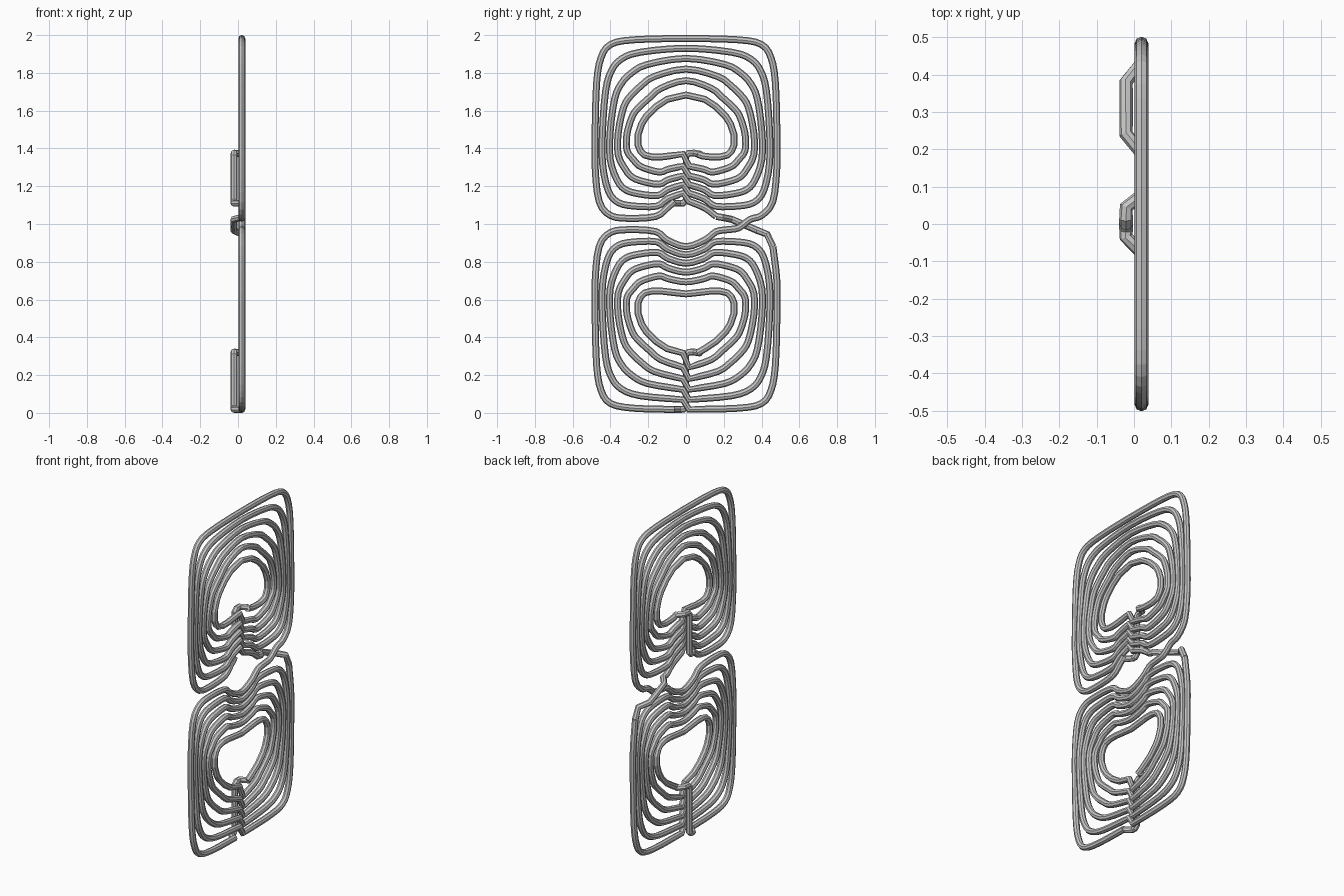
import bpy
from mathutils import Vector

if "Cube" in bpy.data.objects:
    bpy.data.objects.remove(bpy.data.objects["Cube"])

TURNS = 6
RADIUS = 0.0185
FRONT, BACK = 0.02, -0.021

grey = bpy.data.materials.new("coil_grey")
grey.use_nodes = True
COLOUR = (0.57, 0.57, 0.57, 1)
grey.diffuse_color = COLOUR
grey.node_tree.nodes["Principled BSDF"].inputs["Base Color"].default_value = COLOUR

# Half outlines (y, z) of the upper coil, from the dented bottom to the domed top
OUTER = [(0, 1.12), (.1, 1.085), (.16, 1.04), (.3, 1.03), (.4, 1.045), (.46, 1.12), (.481, 1.3),
         (.481, 1.5), (.473, 1.75), (.45, 1.88), (.4, 1.95), (.28, 1.975), (0, 1.982)]
INNER = [(0, 1.37), (.09, 1.36), (.13, 1.355), (.18, 1.355), (.22, 1.365), (.24, 1.385), (.255, 1.42),
         (.255, 1.47), (.235, 1.53), (.21, 1.57), (.16, 1.62), (.1, 1.66), (0, 1.683)]
CORNERS = {3: 1.0, 4: 1.1, 5: 1.1, 8: 1.0, 9: 1.15, 10: 1.2, 11: 1.05}


def half(k):
    """Half outline of turn k, blended between the outlines with rounder corners inside."""
    t = k / (TURNS - 1)
    return [Vector(a).lerp(Vector(b), t ** CORNERS.get(i, 0.85))
            for i, (a, b) in enumerate(zip(INNER, OUTER))]


def turn(k, lower):
    """Full turn, starting and ending either side of the step at y = 0."""
    pts = half(k)
    if lower:
        pts = [Vector((y, 2 - z)) for y, z in reversed(pts)]
    gap = 0.016
    right = [Vector((gap, pts[0].y))] + pts[1:]
    left = [Vector((-p.x, p.y)) for p in reversed(right[:-1])]
    return [Vector((FRONT, p.x, p.y)) for p in right + left]


def smooth(pts, steps=3):
    """Catmull-Rom refinement of a path."""
    pts = [Vector(p) for p in pts]
    ext = [2 * pts[0] - pts[1]] + pts + [2 * pts[-1] - pts[-2]]
    out = []
    for a, b, c, d in zip(ext, ext[1:], ext[2:], ext[3:]):
        for i in range(steps):
            t = i / steps
            out.append(b + 0.5 * t * (c - a + t * (2 * a - 5 * b + 4 * c - d + t * (3 * (b - c) + d - a))))
    return out + [pts[-1]]


def tube(name, path):
    """Eight-sided tube swept along a path."""
    curve = bpy.data.curves.new(name + "_path", 'CURVE')
    curve.dimensions = '3D'
    curve.bevel_depth = RADIUS
    curve.bevel_resolution = 2
    curve.use_fill_caps = True
    spline = curve.splines.new('POLY')
    spline.points.add(len(path) - 1)
    for point, co in zip(spline.points, path):
        point.co = (*co, 1)
    temp = bpy.data.objects.new(name + "_temp", curve)
    bpy.context.collection.objects.link(temp)
    bpy.context.view_layer.update()
    mesh = bpy.data.meshes.new_from_object(temp.evaluated_get(bpy.context.evaluated_depsgraph_get()))
    bpy.data.objects.remove(temp)
    bpy.data.curves.remove(curve)
    mesh.name = name
    mesh.materials.clear()
    mesh.materials.append(grey)
    for face in mesh.polygons:
        face.use_smooth = False
    obj = bpy.data.objects.new(name, mesh)
    bpy.context.collection.objects.link(obj)


# Stepped spirals: each turn jogs out to the next one
upper_outer, lower_outer = turn(TURNS - 1, False), turn(TURNS - 1, True)
mid = len(OUTER) - 1
for name, lower in (("upper_coil", False), ("lower_coil", True)):
    path = []
    for k in range(TURNS - 1):
        pts = turn(k, lower)
        if k == 0:
            pts[0].y = 0.06
        path += smooth(pts, 3 if k else 1)
    last = lower_outer[:mid - 4] if lower else upper_outer[:3]
    tube(name, path + smooth(last))

# Outermost loop: lower left side, over the crossing, around the upper coil
lower_part = lower_outer[mid - 2:]
upper_part = upper_outer[4:]
lower_part[-1].y = upper_part[-1].y = -0.06
bridge = [(FRONT, .34, 1.025), (FRONT, .28, .98), (FRONT, .22, .97)]
tube("outer_loop", smooth(list(reversed(upper_part)) + bridge + lower_part))

# Crossing wire that dips behind the outer loop
tube("back_crossing", [upper_outer[2], (FRONT, .19, 1.035), (BACK, .24, 1.025), (BACK, .31, .995),
                       (BACK, .38, .965), (FRONT, .43, .945), lower_outer[mid - 5]])

# Straight leads behind each coil, from the inner turn to the outer loop
for name, top, bottom in (("upper_lead", 1.375, 1.11), ("lower_lead", .322, .0185)):
    tube(name, [(FRONT, .075, top - .005), (BACK, .045, top), (BACK, .015, top), (BACK, 0, top - .015),
                (BACK, 0, bottom + .015), (BACK, -.015, bottom), (BACK, -.035, bottom), (FRONT, -.075, bottom)])
